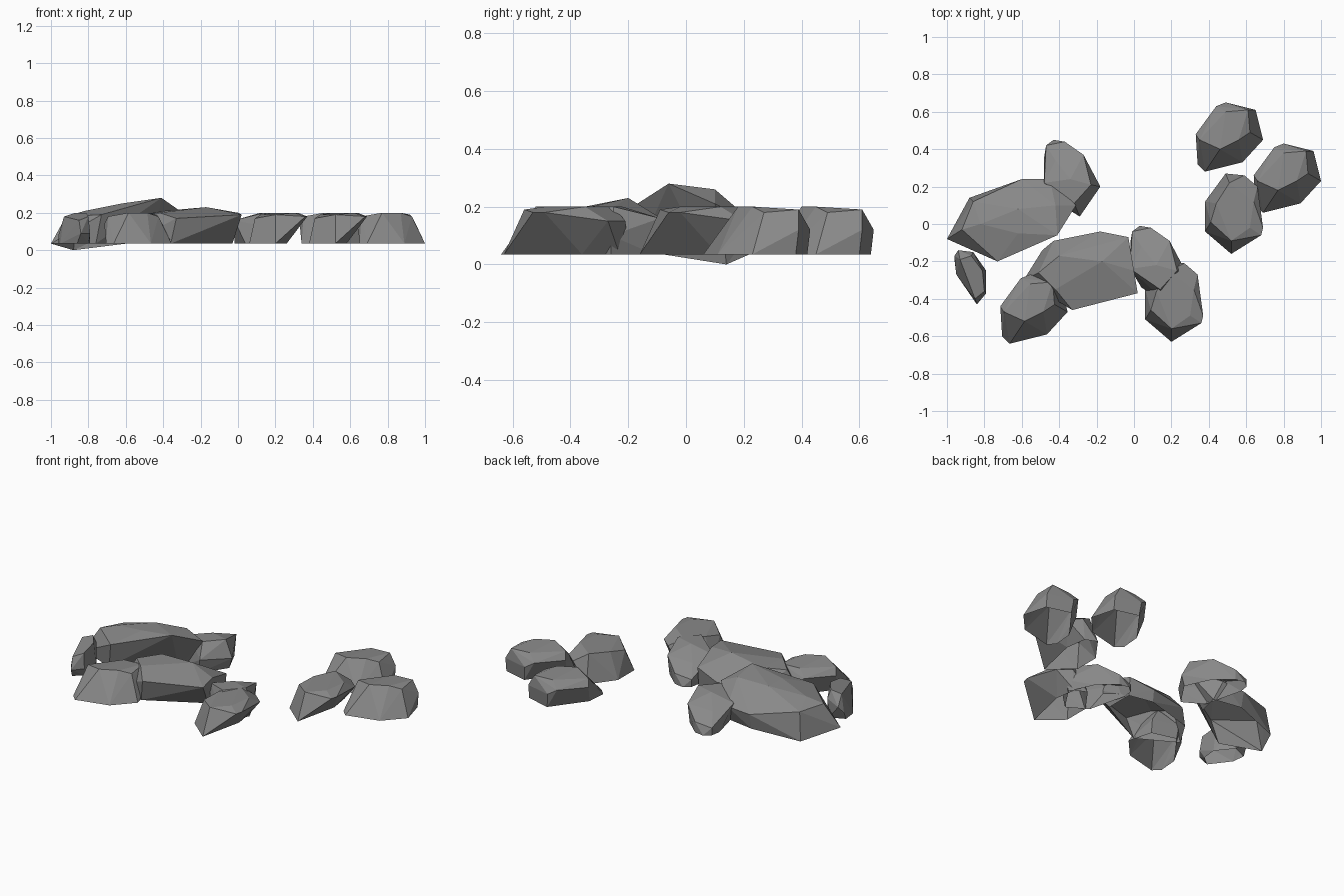
import bpy, bmesh
from mathutils import Vector

default_cube = bpy.data.objects.get("Cube")
if default_cube:
    bpy.data.objects.remove(default_cube, do_unlink=True)

# One plain stone colour
stone = bpy.data.materials.new("stone_grey")
stone.use_nodes = True
stone_colour = (0.25, 0.25, 0.25, 1)
stone.diffuse_color = stone_colour
shader = stone.node_tree.nodes["Principled BSDF"]
shader.inputs["Base Color"].default_value = stone_colour
shader.inputs["Roughness"].default_value = 0.9

CM = 0.01  # rock corners are given in hundredths of a unit


def rock_mesh(name, foot, crown, foot_height=3.5):
    """Faceted boulder shell, open underneath: hull of a ground outline and a crown."""
    corners = [(x, y, foot_height) for x, y in foot] + crown
    bm = bmesh.new()
    for corner in corners:
        bm.verts.new(Vector(corner) * CM)
    result = bmesh.ops.convex_hull(bm, input=bm.verts)
    loose = [v for v in result["geom_interior"] if isinstance(v, bmesh.types.BMVert)]
    bmesh.ops.delete(bm, geom=loose, context="VERTS")
    bmesh.ops.recalc_face_normals(bm, faces=bm.faces)
    bm.normal_update()
    underside = [f for f in bm.faces if f.normal.z < -0.8]
    bmesh.ops.delete(bm, geom=underside, context="FACES")
    bmesh.ops.dissolve_limit(bm, angle_limit=0.05, verts=bm.verts, edges=bm.edges)
    mesh = bpy.data.meshes.new(name)
    bm.to_mesh(mesh)
    bm.free()
    mesh.materials.append(stone)
    return mesh


def place(name, mesh, x=0, y=0):
    rock = bpy.data.objects.new(name, mesh)
    rock.location = (x, y, 0)
    bpy.context.scene.collection.objects.link(rock)
    return rock


# Blocky boulder with a steep sloping front, used three times
block = rock_mesh(
    "block_boulder",
    foot=[(-16, -14), (-12, -18), (8, -13), (19, -1), (15, 14), (0, 18), (-15, -2)],
    crown=[(-17, 2, 14), (-15, -1, 18), (-4, -6, 20), (6, -1, 20), (12, 3, 18),
           (15, 15, 12), (11, 15, 19), (-1, 19, 12), (-1, 14, 19), (-6, 17, 15)],
)
place("back_block_boulder", block, 0.50, 0.46)
place("left_block_boulder", block, 0.81, 0.24)
place("front_block_boulder", block, -0.545, -0.46)

# Pointed boulder whose left side leans out over its foot, used twice
pointed = rock_mesh(
    "pointed_boulder",
    foot=[(-15, -10), (-1, -22), (5, 5), (3, 18), (-4, 21), (-15, 6)],
    crown=[(-12, -5, 17), (-1, -15, 19), (15, -12, 18), (16, -8, 18), (9, -8, 20),
           (11, 6, 20), (13, 14, 15), (6, 20, 15), (-2, 16, 20), (-9, 5, 19)],
)
place("left_pointed_boulder", pointed, 0.53, 0.06)
place("front_pointed_boulder", pointed, 0.21, -0.41)

# Leaning boulder, low at its back, closing the end of each long ridge
leaning = rock_mesh(
    "leaning_boulder",
    foot=[(-14, 12), (-13, 18), (-9, 21), (-3, 20), (7, 11), (14, -4), (4, -19), (-8, -12)],
    crown=[(-13, 18, 8), (-3, 20, 10), (-8, 10, 14), (7, 13, 16), (16, -4, 10), (0, 0, 20),
           (11, -3, 20), (5, -20, 12), (2, -13, 20), (-14, -2, 16)],
)
place("back_leaning_boulder", leaning, -0.34, 0.24)
place("middle_leaning_boulder", leaning, 0.12, -0.22)

# Long front ridge, its front leaning out over the foot
place("front_ridge", rock_mesh(
    "front_ridge",
    foot=[(-59, -30), (-49, -14), (-18, -5), (-3, -8), (-3, -25), (-36, -43)],
    crown=[(-43, -9, 11), (-18, -4, 11), (-3, -7, 15), (-51, -26, 19), (-42, -35, 20),
           (-33, -46, 17), (-17, -20, 23), (-40, -17, 21), (-10, -38, 19), (2, -37, 19),
           (0, -25, 20)],
))

# Long back ridge, the tallest rock, tilted up at one end
place("back_ridge", rock_mesh(
    "back_ridge",
    foot=[(-100, -8), (-76, -17), (-60, 22), (-42, 19), (-45, 6)],
    crown=[(-88, 14, 0), (-86, 12, 17), (-60, 24, 13), (-45, 24, 14), (-92, -3, 18),
           (-82, 0, 21), (-73, -20, 19), (-62, -5, 25), (-41, -6, 28), (-42, 10, 26),
           (-62, 8, 25), (-31, 10, 21)],
))

# Small upright stone
place("small_stone", rock_mesh(
    "small_stone",
    foot=[(-96, -19), (-95, -27), (-86, -39), (-80, -34), (-79, -25), (-87, -15)],
    crown=[(-96, -17, 8), (-94, -14, 12), (-86, -15, 15), (-93, -19, 18), (-87, -17, 20),
           (-81, -25, 20), (-80, -36, 18), (-85, -40, 16), (-84, -43, 9), (-79, -37, 9)],
))
